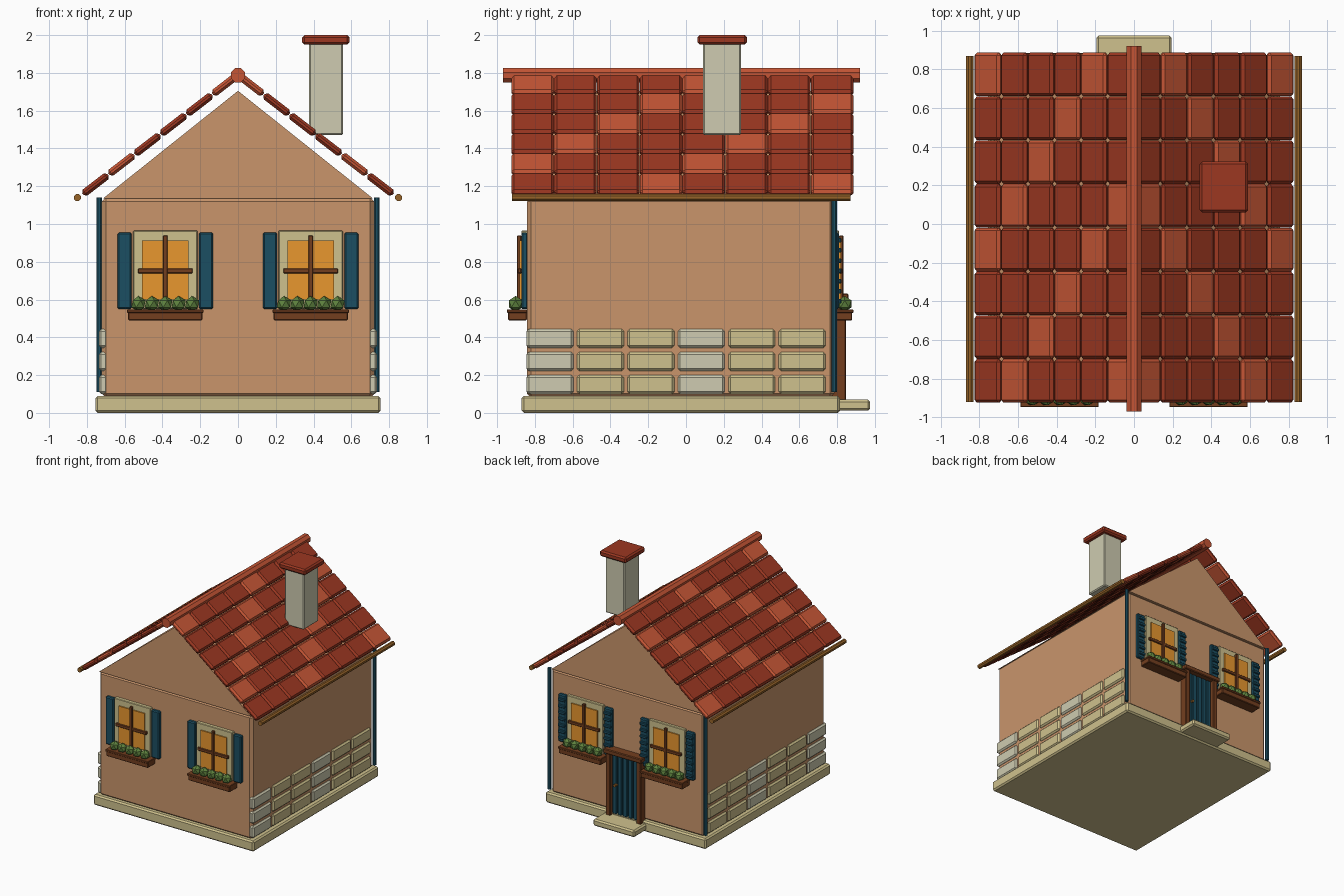
import bpy, bmesh, math
from mathutils import Matrix, Vector

if "Cube" in bpy.data.objects:
    bpy.data.objects.remove(bpy.data.objects["Cube"])


def material(name, rgb):
    m = bpy.data.materials.new(name)
    m.diffuse_color = (*[(c / 255) ** 2.2 for c in rgb], 1)
    m.use_nodes = True
    m.node_tree.nodes["Principled BSDF"].inputs["Base Color"].default_value = m.diffuse_color
    return m


PLASTER = material("plaster", (200, 148, 107))
STONE = material("stone", (206, 192, 140))
PALE = material("pale_stone", (205, 202, 175))
TILE = material("tile", (155, 58, 38))
BRIGHT = material("bright_tile", (196, 86, 56))
TEAL = material("teal_paint", (33, 80, 98))
WOOD = material("wood", (115, 65, 36))
GLASS = material("lit_glass", (232, 150, 50))
LEAF = material("leaf", (95, 130, 65))
BRASS = material("brass", (150, 100, 45))


def finish(name, bm, mat):
    bmesh.ops.recalc_face_normals(bm, faces=bm.faces)
    me = bpy.data.meshes.new(name)
    bm.to_mesh(me)
    bm.free()
    me.materials.append(mat)
    ob = bpy.data.objects.new(name, me)
    bpy.context.collection.objects.link(ob)
    return ob


def box(name, xs, ys, zs, mat, bevel=0.0, matrix=None):
    """Box between pairs of bounds, optionally chamfered and placed by a matrix."""
    bm = bmesh.new()
    bmesh.ops.create_cube(bm, size=1)
    size = Vector([abs(b - a) for a, b in (xs, ys, zs)])
    mid = Vector([(a + b) / 2 for a, b in (xs, ys, zs)])
    bmesh.ops.scale(bm, vec=size, verts=bm.verts)
    bmesh.ops.translate(bm, vec=mid, verts=bm.verts)
    if bevel:
        bmesh.ops.bevel(bm, geom=bm.edges[:], offset=bevel, segments=1, affect='EDGES')
    if matrix:
        bm.transform(matrix)
    return finish(name, bm, mat)


def rod(name, a, b, r, mat, sides=8):
    """Straight round bar between two points."""
    a, b = Vector(a), Vector(b)
    d = b - a
    bm = bmesh.new()
    bmesh.ops.create_cone(bm, cap_ends=True, segments=sides, radius1=r, radius2=r, depth=d.length)
    bm.transform(Matrix.Translation((a + b) / 2) @ d.to_track_quat('Z', 'Y').to_matrix().to_4x4()
                 @ Matrix.Rotation(math.pi / sides, 4, 'Z'))
    return finish(name, bm, mat)


FRONT, BACK = -0.842, 0.785

# Base, walls and gable prism
box("base", (-.755, .755), (-.87, .815), (0, .09), STONE, .012)
box("walls", (-.722, .722), (FRONT, BACK), (.08, 1.14), PLASTER, .022)
bm = bmesh.new()
face = bm.faces.new([bm.verts.new((x, FRONT - .004, z)) for x, z in ((-.715, 1.135), (.715, 1.135), (0, 1.705))])
ext = bmesh.ops.extrude_face_region(bm, geom=[face])
bmesh.ops.translate(bm, vec=(0, BACK - FRONT + .008, 0),
                    verts=[v for v in ext["geom"] if isinstance(v, bmesh.types.BMVert)])
finish("gable", bm, PLASTER)

# Stone cladding along both side walls
for side in (-1, 1):
    for row in range(3):
        for col in range(6):
            y, z = -.72 + .267 * col, .15 + .122 * row
            box("wall_stone", (side * .69, side * .737), (y - .124, y + .124), (z - .05, z + .05),
                PALE if col % 3 == 0 else STONE, .012)

# Roof tiles: six rows by eight columns on each slope
SLOPE = math.atan(.77)
for side in (-1, 1):
    for row in range(6):
        for col in range(8):
            x = .067 + .1375 * row
            place = (Matrix.Translation((side * x, -.925 + .2265 * (col + .5), 1.79 - .77 * x))
                     @ Matrix.Rotation(side * SLOPE, 4, 'Y'))
            box("roof_tile", (-.084, .084), (-.1125, .1125), (-.02, .02),
                BRIGHT if (row + col) % 4 == 0 else TILE, .014, place)

# Ridge, gutters and downpipes
rod("ridge", (0, -.97, 1.787), (0, .92, 1.787), .041, BRIGHT)
for side in (-1, 1):
    rod("gutter", (side * .85, -.92, 1.14), (side * .85, .87, 1.14), .02, BRASS)
    rod("downpipe", (side * .735, .785, .11), (side * .735, .785, 1.14), .016, TEAL)

# Chimney with cap
box("chimney", (.375, .555), (.09, .292), (1.47, 1.96), PALE, .008)
box("chimney_cap", (.34, .59), (.06, .323), (1.95, 2), TILE, .012)


def window(cx, wall, out, louvred):
    """Window with shutters and planter; out is the outward y direction."""
    def part(name, x0, x1, d0, d1, z0, z1, mat, bevel=.004):
        box(name, (cx + x0, cx + x1), (wall + out * d0, wall + out * d1), (z0, z1), mat, bevel)
    part("window_frame", -.17, .17, -.01, .03, .55, .965, STONE)
    part("window_pane", -.122, .122, .02, .04, .6, .912, GLASS, 0)
    part("window_bar", -.0125, .0125, .03, .053, .58, .94, WOOD)
    part("window_bar", -.145, .145, .03, .05, .738, .765, WOOD)
    for s in (-1, 1):
        part("shutter", s * .178, s * .253, -.005, .03, .55, .955, TEAL, .008)
        if louvred:
            for i in range(7):
                z = .59 + i * .054
                part("shutter_slat", s * .183, s * .248, .025, .043, z - .012, z + .012, TEAL)
    # Planter and its five plants
    part("planter", -.197, .197, .0, .1, .49, .535, WOOD, .005)
    part("planter_rim", -.202, .202, .0, .106, .53, .548, WOOD, .003)
    for i in range(5):
        bm = bmesh.new()
        bmesh.ops.create_icosphere(bm, subdivisions=1, radius=.042)
        bmesh.ops.translate(bm, vec=(cx + .071 * (i - 2), wall + out * .06, .577), verts=bm.verts)
        finish("plant", bm, LEAF)


for cx in (-.385, .385):
    window(cx, FRONT, -1, False)
    window(cx, BACK - .005, 1, True)

# Door with planks, frame, handle and doorstep at the back
box("door", (-.125, .125), (.77, .805), (.075, .595), TEAL)
for i in range(5):
    x = (i - 2) * .049
    box("door_plank", (x - .02, x + .02), (.79, .822), (.08, .59), TEAL, .005)
for s in (-1, 1):
    box("door_post", (s * .122, s * .165), (.77, .847), (.02, .6), WOOD, .005)
box("door_lintel", (-.18, .18), (.77, .86), (.592, .632), WOOD, .006)
rod("door_handle", (.085, .81, .33), (.085, .842, .33), .012, BRASS)
box("doorstep", (-.195, .195), (.79, .975), (.012, .07), STONE, .012)
